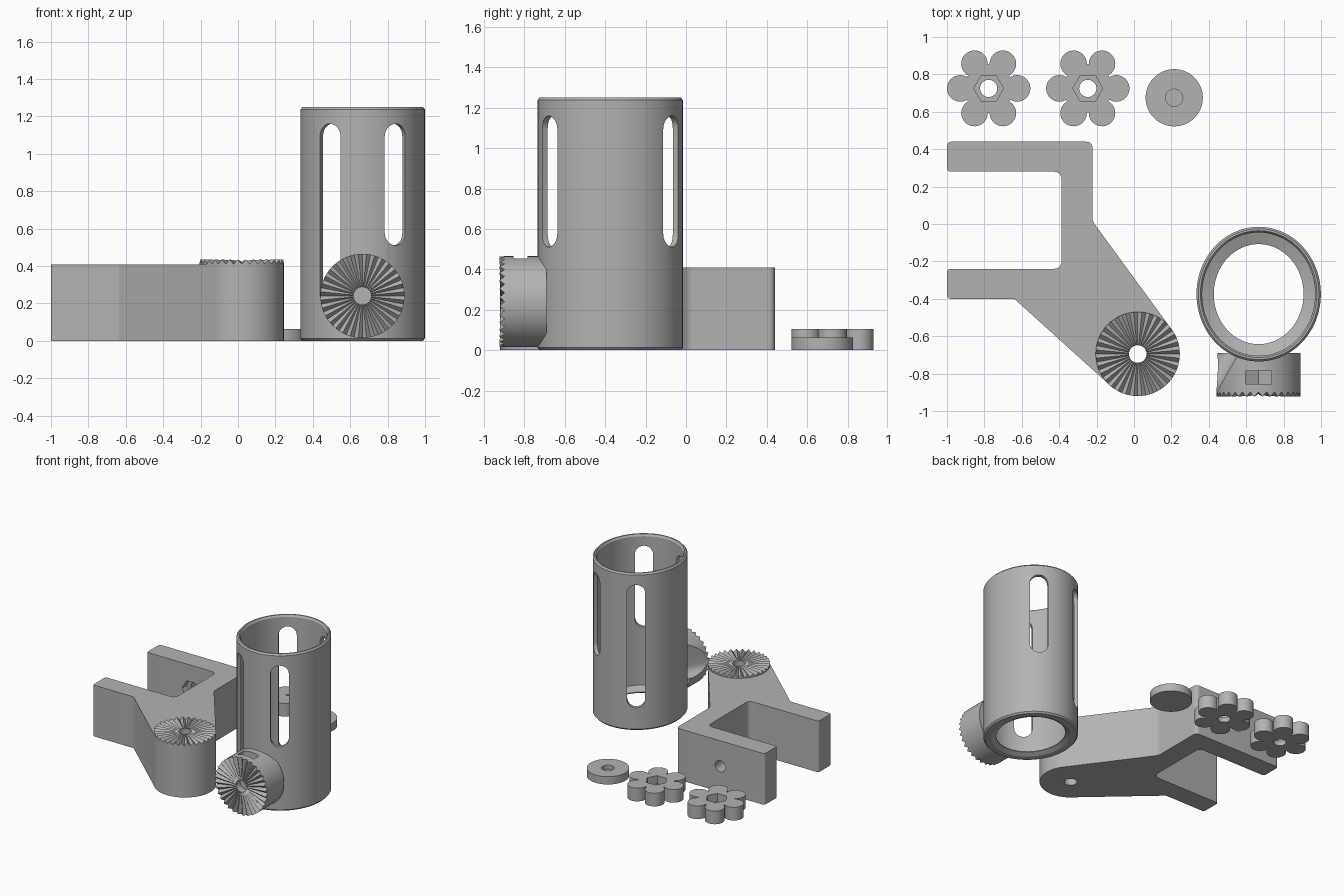
import bpy, bmesh, math
from math import sin, cos, pi, radians
from mathutils import Matrix, Vector

if "Cube" in bpy.data.objects:
    bpy.data.objects.remove(bpy.data.objects["Cube"])

grey = bpy.data.materials.new("plain grey")
grey.diffuse_color = (0.45, 0.45, 0.45, 1)
grey.use_nodes = True
grey.node_tree.nodes["Principled BSDF"].inputs["Base Color"].default_value = grey.diffuse_color


def finish(bm, name, matrix=None):
    """Turn a bmesh into an object."""
    if matrix is not None:
        bm.transform(matrix)
    bmesh.ops.recalc_face_normals(bm, faces=bm.faces)
    me = bpy.data.meshes.new(name)
    bm.to_mesh(me)
    bm.free()
    me.materials.append(grey)
    ob = bpy.data.objects.new(name, me)
    bpy.context.collection.objects.link(ob)
    return ob


def stack(rings, name, matrix=None):
    """Closed solid through rings of equal point count."""
    bm = bmesh.new()
    vr = [[bm.verts.new(p) for p in r] for r in rings]
    n = len(vr[0])
    for a, b in zip(vr, vr[1:]):
        for i in range(n):
            j = (i + 1) % n
            bm.faces.new((a[i], a[j], b[j], b[i]))
    bm.faces.new(vr[0][::-1])
    bm.faces.new(vr[-1])
    return finish(bm, name, matrix)


def prism(outline, z0, z1, name, matrix=None):
    return stack([[(x, y, z) for x, y in outline] for z in (z0, z1)], name, matrix)


def circle(r, n=48, cx=0, cy=0, start=0):
    return [(cx + r * cos(start + 2 * pi * i / n), cy + r * sin(start + 2 * pi * i / n))
            for i in range(n)]


def oval_lathe(profile, name, n=96):
    """Lathe with a slightly longer y radius."""
    return stack([[(r * x, (r + 0.0275) * y, z) for x, y in circle(1, n)]
                  for r, z in profile], name, Matrix.Translation((0.6665, -0.375, 0)))


def toothed_cylinder(r, z0, valley, peak, name, matrix, teeth=32):
    """Cylinder whose top carries radial V teeth."""
    bm = bmesh.new()
    pts = circle(r, teeth * 2)
    low = [bm.verts.new((x, y, z0)) for x, y in pts]
    top = [bm.verts.new((x, y, peak if i % 2 else valley)) for i, (x, y) in enumerate(pts)]
    mid = bm.verts.new((0, 0, (valley + peak) / 2))
    for i in range(len(pts)):
        j = (i + 1) % len(pts)
        bm.faces.new((low[i], low[j], top[j], top[i]))
        bm.faces.new((top[i], top[j], mid))
    bm.faces.new(low[::-1])
    return finish(bm, name, matrix)


def rounded(corners):
    """Polygon with filleted corners (x, y, radius)."""
    out = []
    for i, (x, y, r) in enumerate(corners):
        p = Vector((x, y))
        if r == 0:
            out.append((x, y))
            continue
        a = (Vector(corners[i - 1][:2]) - p).normalized()
        b = (Vector(corners[(i + 1) % len(corners)][:2]) - p).normalized()
        for k in range(6):
            t = k / 5
            q = p + a * r * (1 - t) ** 2 + b * r * t ** 2
            out.append((q.x, q.y))
    return out


def combine(ob, other, op):
    """Apply a boolean and remove the helper."""
    m = ob.modifiers.new("bool", 'BOOLEAN')
    m.object, m.operation, m.solver = other, op, 'EXACT'
    bpy.context.view_layer.update()
    dg = bpy.context.evaluated_depsgraph_get()
    me = bpy.data.meshes.new_from_object(ob.evaluated_get(dg))
    ob.modifiers.clear()
    ob.data = me
    bpy.data.objects.remove(other)


def add(ob, other):
    combine(ob, other, 'UNION')


def cut(ob, other):
    combine(ob, other, 'DIFFERENCE')


# --- Slotted oval holder tube with toothed pivot knob
tube = oval_lathe([(0.322, 0), (0.3325, 0.012), (0.3325, 1.238), (0.322, 1.25)], "holder_tube")
to_front = Matrix.Translation((0.665, 0, 0.24)) @ Matrix.Rotation(pi / 2, 4, 'X')
add(tube, toothed_cylinder(0.225, 0.69, 0.898, 0.923, "knob", to_front))
cut(tube, oval_lathe([(0.275, -0.02), (0.275, 0), (0.24, 0.018), (0.24, 0.025), (0.302, 0.05),
                      (0.302, 1.235), (0.318, 1.26)], "bore"))
W = 0.066
for deg, bottom in ((60, 0.51), (120, 0.18), (240, 0.18), (300, 0.51)):
    a = radians(deg)
    slot = [(W * cos(t), 1.16 - W + W * sin(t)) for t in [pi * k / 12 for k in range(13)]]
    slot += [(-x, bottom + 1.16 - z) for x, z in slot]
    frame = Matrix(((-sin(a), 0, cos(a), 0.6665), (cos(a), 0, sin(a), -0.375),
                    (0, 1, 0, 0), (0, 0, 0, 1)))
    cut(tube, prism(slot, 0.1, 0.9, "slot", frame))
# screw hole and nut trap in the knob
cut(tube, prism(circle(0.047, 32), 0.74, 1.0, "screw_hole", to_front))
nut = [(-0.07, 0.4), (-0.07, -0.04), (0, -0.08), (0.07, -0.04), (0.07, 0.4)]
cut(tube, prism(nut, 0.785, 0.855, "nut_trap", to_front))

# --- Forked arm with toothed pivot
C = Vector((0.02, -0.695))
arm = prism(rounded([(-1, 0.44, 0.025), (-0.222, 0.44, 0.035), (-0.222, 0.015, 0.02),
                     (0.203, -0.566, 0), (C.x, C.y, 0), (-0.129, -0.862, 0),
                     (-0.64, -0.4, 0.01), (-1, -0.4, 0.02), (-1, -0.24, 0.02),
                     (-0.387, -0.24, 0.045), (-0.387, 0.28, 0.045), (-1, 0.28, 0.02)]),
            0, 0.408, "fork_arm")
add(arm, toothed_cylinder(0.225, 0, 0.41, 0.435, "pivot", Matrix.Translation((C.x, C.y, 0))))
cut(arm, prism(circle(0.047, 32, C.x, C.y), -0.1, 0.6, "pivot_hole"))
# clamp screw hole with hexagonal pocket on the inner side of the back leg
to_back = Matrix.Translation((-0.61, 0, 0.205)) @ Matrix.Rotation(-pi / 2, 4, 'X')
cut(arm, prism(circle(0.045, 32), 0.2, 0.5, "clamp_hole", to_back))
cut(arm, prism(circle(0.08, 6), 0.2, 0.34, "clamp_pocket", to_back))

# --- Two flower-shaped hand nuts
for k, x in enumerate((-0.777, -0.247)):
    here = Matrix.Translation((x, 0.725, 0))
    knob = prism(circle(0.13, 48), 0, 0.105, "hand_nut_%d" % (k + 1), here)
    for i in range(6):
        a = i * pi / 3
        add(knob, prism(circle(0.071, 32, 0.152 * cos(a), 0.152 * sin(a), 0.05),
                        0, 0.105, "petal", here))
    cut(knob, prism(circle(0.08, 6), 0.04, 0.2, "hex", here))
    cut(knob, prism(circle(0.046, 32), -0.1, 0.2, "hole", here))

# --- Small round cap with a blind hole
here = Matrix.Translation((0.215, 0.675, 0))
cap = prism(circle(0.153, 64), 0, 0.062, "round_cap", here)
cut(cap, prism(circle(0.046, 32), 0.03, 0.2, "blind_hole", here))

# smooth curved walls, keep edges sharp
for ob in bpy.context.scene.objects:
    ob.select_set(True)
    bpy.context.view_layer.objects.active = ob
bpy.ops.object.shade_smooth_by_angle(angle=radians(25))
